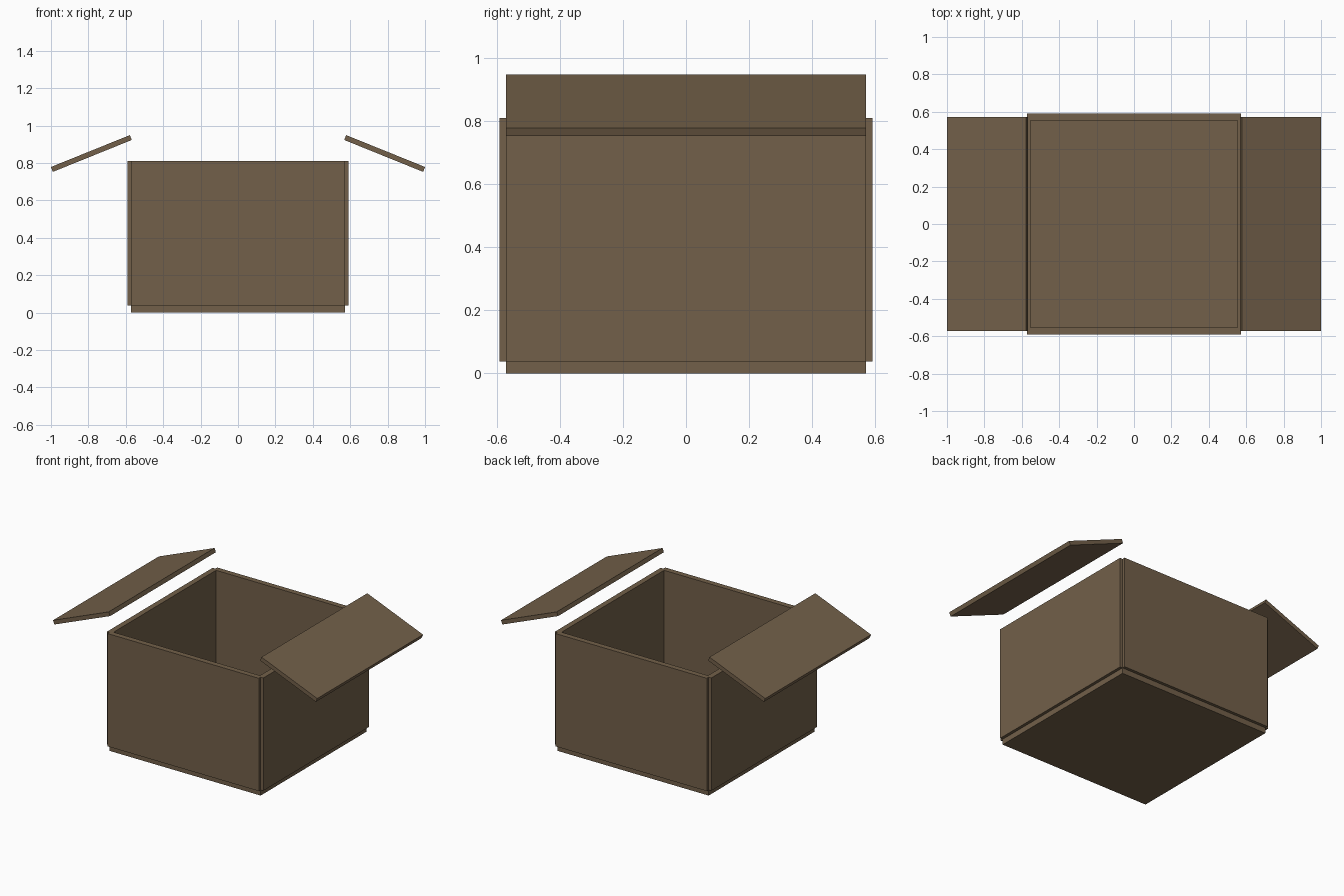
import bpy
from math import radians

cube = bpy.data.objects.get("Cube")
if cube:
    bpy.data.objects.remove(cube, do_unlink=True)

# Brown cardboard
cardboard = bpy.data.materials.new("cardboard_brown")
cardboard.use_nodes = True
colour = (0.17, 0.117, 0.067, 1)
cardboard.diffuse_color = colour
shader = cardboard.node_tree.nodes["Principled BSDF"]
shader.inputs["Base Color"].default_value = colour
shader.inputs["Roughness"].default_value = 0.9

HALF = 0.572     # half width of the panels
THICK = 0.038    # panel thickness
OUTER = 0.592    # outer face of the walls
TOP = 0.81       # rim height


def panel(name, size, location, tilt=0):
    bpy.ops.mesh.primitive_cube_add(size=1, location=location)
    obj = bpy.context.object
    obj.name = name
    obj.scale = size
    bpy.ops.object.transform_apply(location=False, rotation=False, scale=True)
    obj.rotation_euler.y = tilt
    obj.data.materials.append(cardboard)
    return obj


# Floor
panel("floor", (2 * HALF, 2 * HALF, THICK), (0, 0, THICK / 2))

# Walls stand on the floor's edge, leaving open notches at the corners
wall_height = TOP - THICK
wall_z = (TOP + THICK) / 2
wall_offset = OUTER - THICK / 2
for side, end, sign in (("left", "back", 1), ("right", "front", -1)):
    panel(side + "_wall", (THICK, 2 * HALF, wall_height),
          (sign * wall_offset, 0, wall_z))
    panel(end + "_wall", (2 * HALF, THICK, wall_height),
          (0, sign * wall_offset, wall_z))
    # Open lid flap sloping outward
    panel(side + "_flap", (0.455, 2 * HALF, 0.028),
          (sign * 0.784, 0, 0.851), sign * radians(22))
